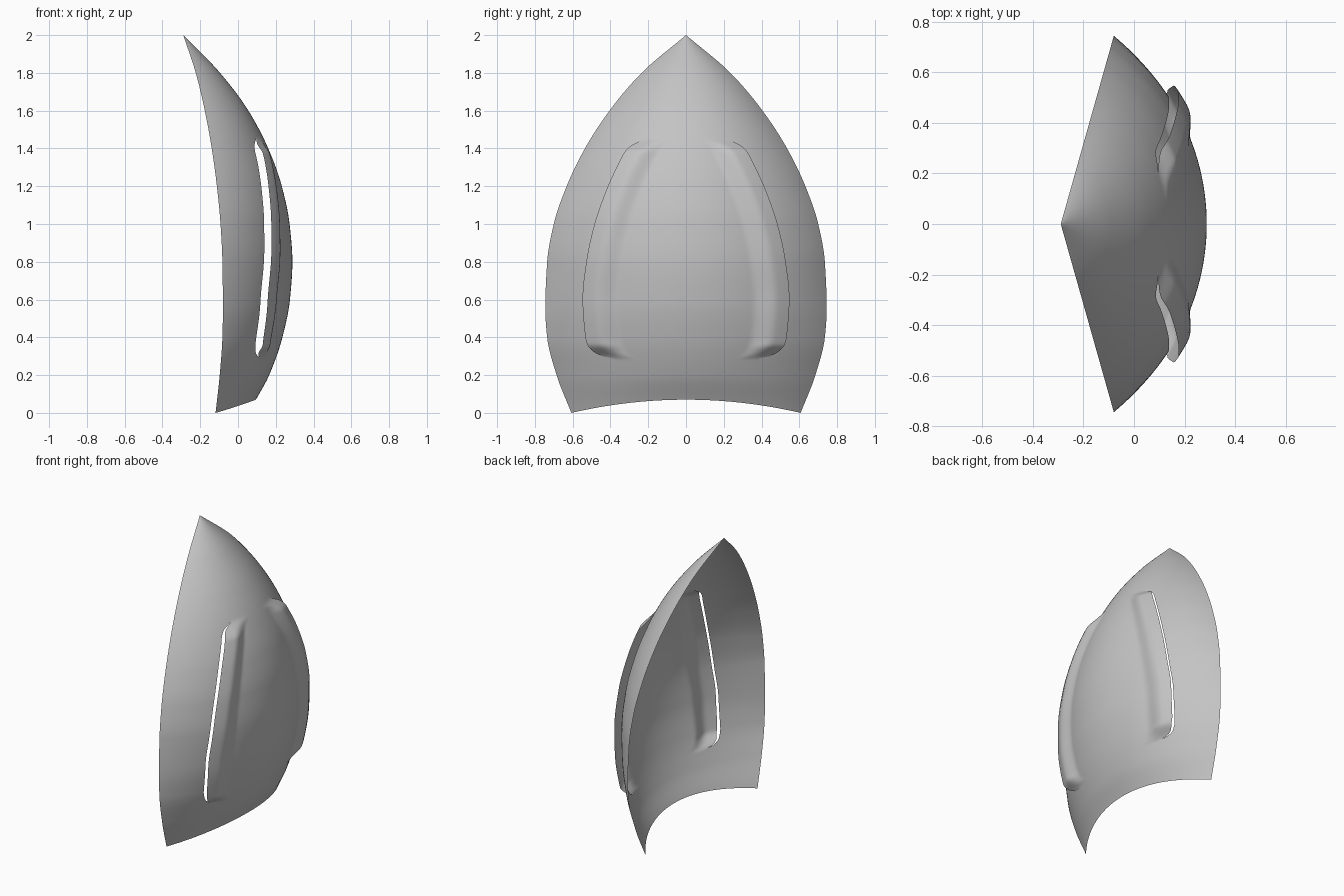
import bpy
import bmesh
import math

cube = bpy.data.objects.get("Cube")
if cube:
    bpy.data.objects.remove(cube)

# Height-based profiles: (z, value)
HALF_WIDTH = [(0, .607), (.2, .685), (.4, .735), (.55, .745), (.8, .735), (1, .70),
              (1.2, .632), (1.4, .535), (1.6, .405), (1.8, .235), (2, 0)]
CREST_X = [(.07, .095), (.2, .165), (.4, .235), (.6, .275), (.8, .288), (1, .273),
           (1.2, .232), (1.4, .16), (1.6, .055), (1.8, -.095), (2, -.29)]
SLIT_Y = [(.285, .37), (.3, .44), (.33, .485), (.4, .51), (.6, .523), (.8, .503),
          (1, .46), (1.2, .39), (1.33, .33), (1.41, .285), (1.45, .22), (1.46, .2)]
SLIT_LOW, SLIT_HIGH = SLIT_Y[0][0], SLIT_Y[-1][0]
LIP_HEIGHT = .045
ROWS = 180


def smooth(a, b, v):
    t = min(1, max(0, (v - a) / (b - a)))
    return t * t * (3 - 2 * t)


def profile(points, z):
    """Monotone cubic interpolation through the points."""
    z = min(points[-1][0], max(points[0][0], z))
    slopes = [(q[1] - p[1]) / (q[0] - p[0]) for p, q in zip(points, points[1:])]
    tangents = [slopes[0]]
    for a, b in zip(slopes, slopes[1:]):
        tangents.append(2 * a * b / (a + b) if a * b > 0 else 0)
    tangents.append(slopes[-1])
    i = max(k for k in range(len(slopes)) if points[k][0] <= z)
    (z0, v0), (z1, v1) = points[i], points[i + 1]
    h = z1 - z0
    t = (z - z0) / h
    ease = t * t * (3 - 2 * t)
    return (v0 + (v1 - v0) * ease + h * tangents[i] * t * (1 - t) ** 2
            - h * tangents[i + 1] * t * t * (1 - t))


def slit_fraction(z):
    z = min(SLIT_HIGH, max(SLIT_LOW, z))
    return profile(SLIT_Y, z) / profile(HALF_WIDTH, z)


def shell_point(z, s, raised):
    """Point on the arched shell; s runs from -1 to 1 across the width."""
    w = profile(HALF_WIDTH, z)
    lift = .07 * max(0, 1 - z / .28)
    crest = profile(CREST_X, z + lift)
    if w < 1e-4:
        return (crest, 0, z)
    sag = crest - (-.29 + .282 * w)
    radius = (w * w + sag * sag) / (2 * sag)
    y = w * s
    x = crest - radius + math.sqrt(max(0, radius * radius - y * y))
    if raised:
        # Lip is highest at the slit and fades towards the middle
        gap = (slit_fraction(z) - abs(s)) * w
        ends = smooth(SLIT_LOW, SLIT_LOW + .08, z) * (1 - smooth(SLIT_HIGH - .09, SLIT_HIGH, z))
        height = LIP_HEIGHT * ends * (1 - smooth(.06, .17, gap))
        x += height * (x - crest + radius) / radius
        y += height * y / radius
    return (x, y, z + lift * (1 - s * s))


def add_patch(bm, columns, limits, raised):
    """Grid between two side limits, each a function of height."""
    grid = []
    for r in range(ROWS + 1):
        z = 2 * r / ROWS
        a, b = limits(z)
        grid.append([bm.verts.new(shell_point(z, a + (b - a) * c / columns, raised))
                     for c in range(columns + 1)])
    for low, high in zip(grid, grid[1:]):
        for c in range(columns):
            bm.faces.new((low[c], low[c + 1], high[c + 1], high[c]))


# Middle panel with raised lips, and a plain panel on each side of the slits
bm = bmesh.new()
add_patch(bm, 72, lambda z: (-slit_fraction(z), slit_fraction(z)), True)
add_patch(bm, 14, lambda z: (slit_fraction(z), 1), False)
add_patch(bm, 14, lambda z: (-1, -slit_fraction(z)), False)
bmesh.ops.remove_doubles(bm, verts=bm.verts, dist=1e-4)

mesh = bpy.data.meshes.new("vented_shell")
bm.to_mesh(mesh)
bm.free()
shell = bpy.data.objects.new("vented_shell", mesh)
bpy.context.collection.objects.link(shell)
mesh.shade_smooth()

# Plain grey finish
grey = bpy.data.materials.new("plain_grey")
grey.use_nodes = True
colour = (.55, .55, .55, 1)
grey.diffuse_color = colour
grey.node_tree.nodes["Principled BSDF"].inputs["Base Color"].default_value = colour
mesh.materials.append(grey)
